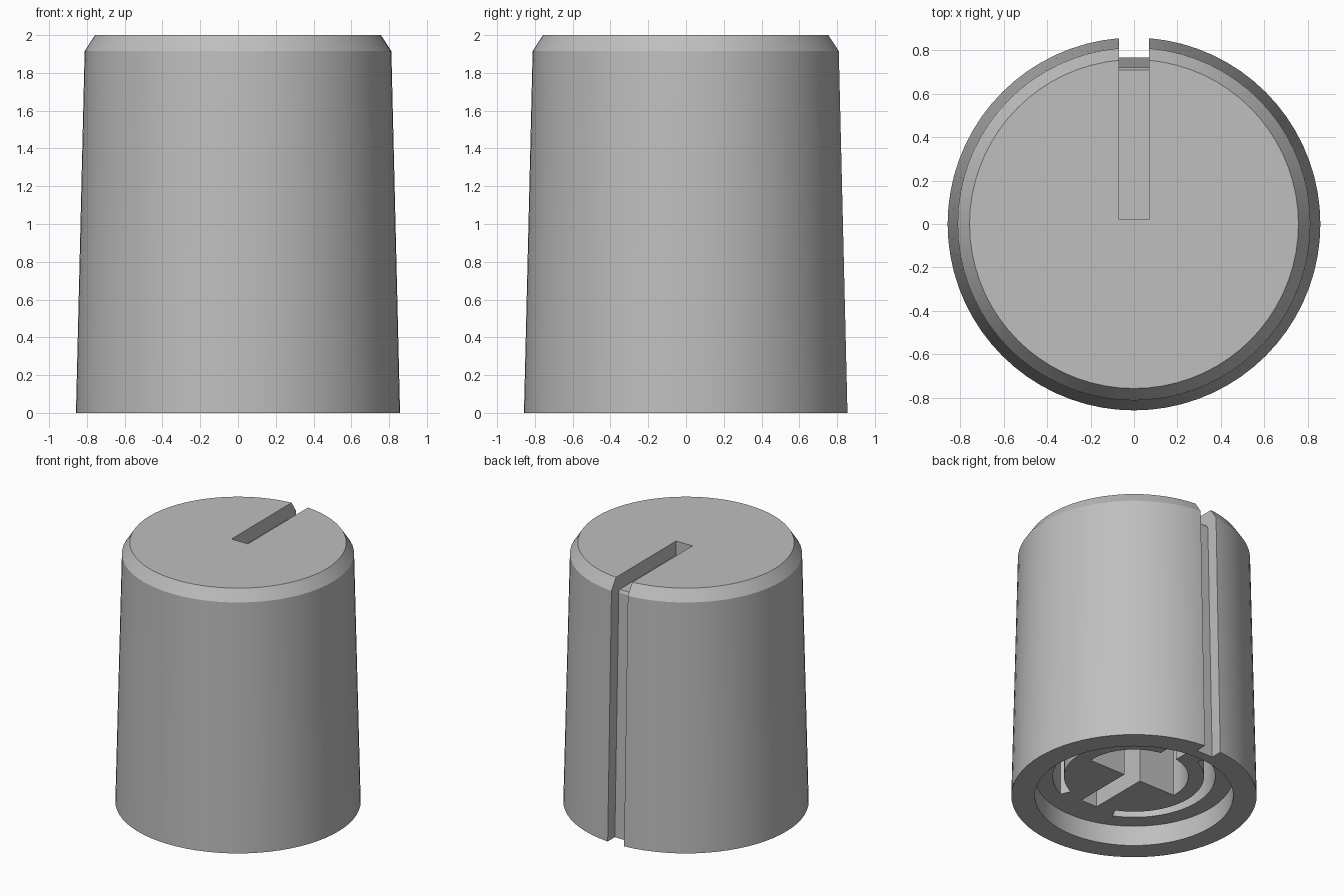
import bpy, bmesh, math

if "Cube" in bpy.data.objects:
    bpy.data.objects.remove(bpy.data.objects["Cube"])

grey = bpy.data.materials.new("plain grey")
grey.diffuse_color = (0.52, 0.52, 0.52, 1)
grey.use_nodes = True
grey.node_tree.nodes["Principled BSDF"].inputs["Base Color"].default_value = grey.diffuse_color


def make(name, bm):
    bmesh.ops.recalc_face_normals(bm, faces=bm.faces)
    me = bpy.data.meshes.new(name)
    bm.to_mesh(me)
    bm.free()
    ob = bpy.data.objects.new(name, me)
    bpy.context.collection.objects.link(ob)
    me.materials.append(grey)
    return ob


def prism(name, points, offset):
    """Extrude a closed outline of 3D points along offset."""
    bm = bmesh.new()
    face = bm.faces.new([bm.verts.new(p) for p in points])
    ext = bmesh.ops.extrude_face_region(bm, geom=[face])
    moved = [v for v in ext["geom"] if isinstance(v, bmesh.types.BMVert)]
    bmesh.ops.translate(bm, verts=moved, vec=offset)
    return make(name, bm)


def arc(r, a0, a1, n, z):
    return [(r * math.cos(a0 + (a1 - a0) * i / n),
             r * math.sin(a0 + (a1 - a0) * i / n), z) for i in range(n + 1)]


def cut(target, cutter):
    mod = target.modifiers.new("cut", 'BOOLEAN')
    mod.operation, mod.solver, mod.object = 'DIFFERENCE', 'EXACT', cutter
    bpy.context.view_layer.objects.active = target
    bpy.ops.object.modifier_apply(modifier=mod.name)
    bpy.data.objects.remove(cutter)


# Tapered knob body with a bevelled top edge
SEG = 72
bm = bmesh.new()
rings = [[bm.verts.new(p) for p in arc(r, 0, math.tau, SEG, z)[:-1]]
         for r, z in ((0.858, 0), (0.812, 1.915), (0.757, 2.0))]
for low, high in zip(rings, rings[1:]):
    for i in range(SEG):
        j = (i + 1) % SEG
        bm.faces.new((low[i], low[j], high[j], high[i]))
bm.faces.new(rings[0])
bm.faces.new(rings[-1])
knob = make("knob_body", bm)

# Pointer groove across the top and down the back
groove = [(0.02, 1.89), (0.71, 1.89), (0.72, 1.87), (0.77, -0.1),
          (1.0, -0.1), (1.0, 2.1), (0.02, 2.1)]
cut(knob, prism("groove_cutter", [(-0.07, y, z) for y, z in groove], (0.14, 0, 0)))

# Round recess in the underside
FLOOR = 0.155
cut(knob, prism("recess_cutter", arc(0.694, 0, math.tau, SEG, -0.1)[:-1],
                (0, 0, FLOOR + 0.1)))

# Two curved gaps around the shaft collar, bridged at front and back
for start in (-math.pi / 2, math.pi / 2):
    a0, a1 = start + 0.43, start + math.pi - 0.43
    outline = arc(0.568, a0, a1, 28, 0.05) + arc(0.49, a1, a0, 28, 0.05)
    cut(knob, prism("gap_cutter", outline, (0, 0, 1.45)))

# D-shaped shaft hole
flat = -0.02
a = math.asin(flat / 0.38)
cut(knob, prism("shaft_hole_cutter", arc(0.38, a, math.pi - a, 32, 0.05), (0, 0, 1.35)))

# Slots splitting the collar at front and back
for y0, y1 in ((-0.49, 0.0), (0.3, 0.49)):
    box = [(-0.07, y0, 0.05), (0.07, y0, 0.05), (0.07, y1, 0.05), (-0.07, y1, 0.05)]
    cut(knob, prism("slot_cutter", box, (0, 0, 1.2)))

# Smooth curved walls, crisp edges
bpy.ops.object.select_all(action='DESELECT')
knob.select_set(True)
bpy.context.view_layer.objects.active = knob
bpy.ops.object.shade_smooth_by_angle(angle=math.radians(25))
